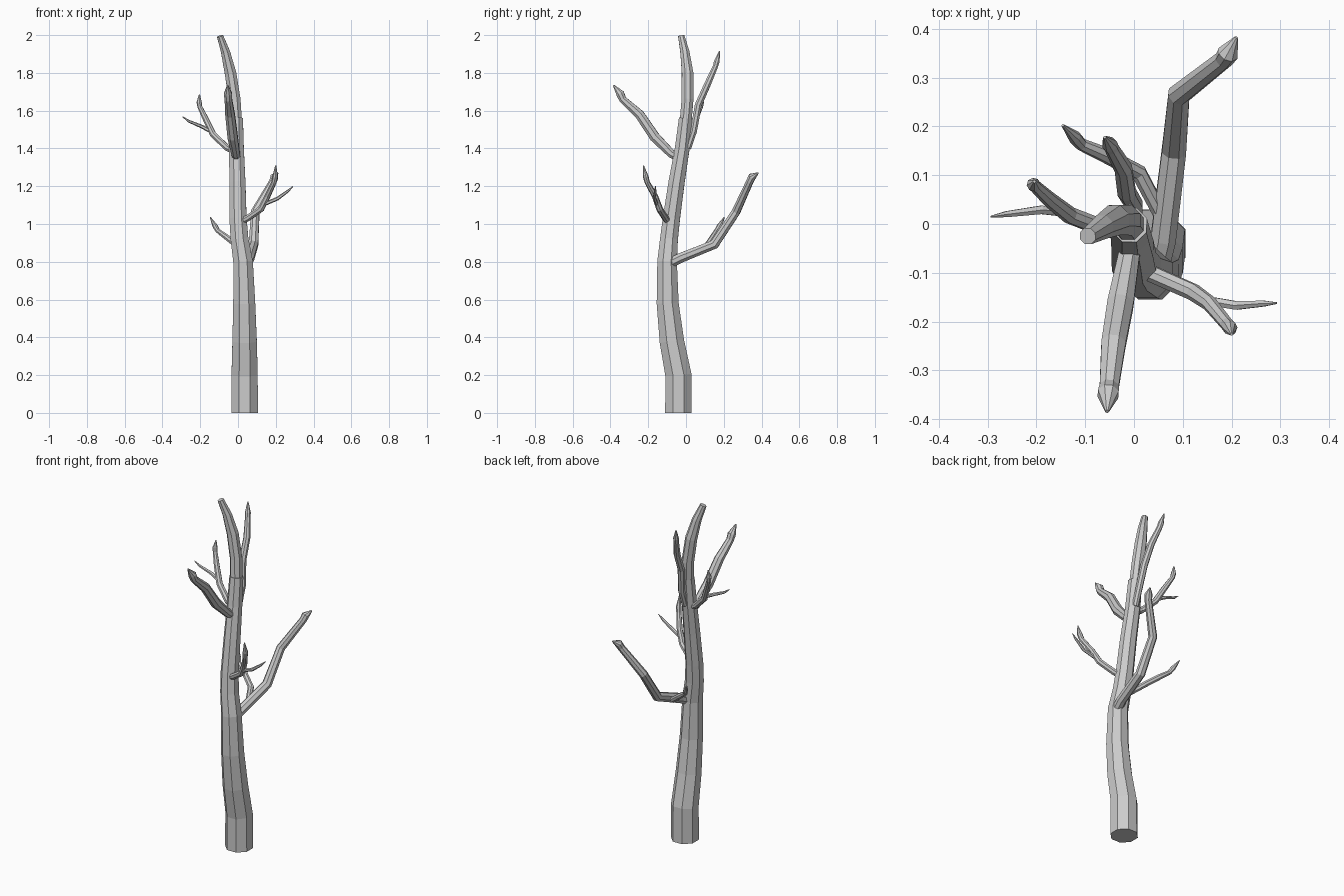
import bpy, bmesh, math
from mathutils import Vector


def limb(name, path, sides=8):
    """Faceted tube through (x, y, z, radius) points, capped at both ends."""
    pts = [Vector(p[:3]) for p in path]
    bm = bmesh.new()
    rings, side, prev = [], Vector((1, 0, 0)), None
    for i, p in enumerate(pts):
        ahead = (pts[min(i + 1, len(pts) - 1)] - p).normalized()
        behind = (p - pts[max(i - 1, 0)]).normalized()
        t = (ahead + behind).normalized()
        if prev is None:
            side = Vector((1, 0, 0)) if abs(t.x) < 0.8 else Vector((0, 1, 0))
        else:
            side = prev.rotation_difference(t) @ side
        side = (side - t * side.dot(t)).normalized()
        up = t.cross(side)
        prev = t
        ring = []
        for k in range(sides):
            a = 2 * math.pi * (k + 0.5) / sides
            ring.append(bm.verts.new(p + (side * math.cos(a) + up * math.sin(a)) * path[i][3]))
        rings.append(ring)
    for a, b in zip(rings, rings[1:]):
        for k in range(sides):
            n = (k + 1) % sides
            bm.faces.new((a[k], a[n], b[n], b[k]))
    bm.faces.new(rings[0][::-1])
    bm.faces.new(rings[-1])
    me = bpy.data.meshes.new(name)
    bm.to_mesh(me)
    bm.free()
    ob = bpy.data.objects.new(name, me)
    bpy.context.collection.objects.link(ob)
    return ob


# Trunk and its thinner crown section
limb("trunk", [
    (.035, -.04, 0, .076), (.035, -.04, .2, .075), (.035, -.075, .38, .07),
    (.033, -.097, .58, .063), (.027, -.1, .8, .056), (.008, -.09, .92, .051),
    (0, -.077, 1.03, .049), (-.003, -.05, 1.22, .046), (-.008, -.02, 1.4, .042),
    (-.009, -.002, 1.56, .038)])
limb("trunk_top", [
    (-.01, -.003, 1.53, .034), (-.018, .008, 1.66, .034), (-.04, .008, 1.8, .033),
    (-.066, -.006, 1.91, .026), (-.095, -.025, 1.995, .018)])

# Main branches
limb("back_branch", [
    (.045, -.09, .79, .028), (.06, -.03, .82, .028), (.082, .15, .892, .027),
    (.092, .265, 1.065, .024), (.185, .338, 1.225, .02), (.193, .35, 1.25, .022),
    (.21, .382, 1.27, .004)])
limb("front_branch", [
    (-.005, -.035, 1.35, .022), (-.012, -.075, 1.37, .024), (-.028, -.165, 1.46, .029),
    (-.042, -.246, 1.58, .027), (-.051, -.335, 1.66, .021), (-.053, -.348, 1.69, .023),
    (-.055, -.384, 1.735, .004)])
limb("right_branch", [
    (.02, -.095, 1.015, .018), (.05, -.108, 1.03, .018), (.122, -.14, 1.08, .018),
    (.155, -.163, 1.145, .016), (.19, -.205, 1.22, .014), (.197, -.213, 1.25, .015),
    (.2, -.226, 1.31, .003)])
limb("left_branch", [
    (-.03, -.015, 1.39, .018), (-.06, -.01, 1.405, .018), (-.132, .018, 1.475, .018),
    (-.173, .05, 1.56, .016), (-.202, .077, 1.62, .013), (-.206, .081, 1.645, .014),
    (-.204, .087, 1.685, .003)])
limb("upper_back_branch", [
    (0, .01, 1.4, .018), (.0, .04, 1.49, .019), (-.015, .065, 1.63, .02),
    (-.022, .114, 1.74, .019), (-.046, .156, 1.835, .015), (-.05, .163, 1.86, .016),
    (-.06, .178, 1.915, .003)])

# Twigs growing from the branches
limb("lower_left_twig", [
    (.06, .01, .835, .016), (.01, .105, .875, .017), (-.06, .142, .93, .016),
    (-.108, .163, .965, .013), (-.122, .178, .99, .014), (-.146, .202, 1.035, .003)])
limb("right_twig", [
    (.14, -.155, 1.105, .01), (.21, -.167, 1.135, .01), (.265, -.163, 1.175, .007),
    (.292, -.162, 1.2, .002)], 6)
limb("left_twig", [
    (-.125, .022, 1.48, .01), (-.19, .029, 1.515, .01), (-.262, .02, 1.545, .007),
    (-.293, .015, 1.568, .002)], 6)
